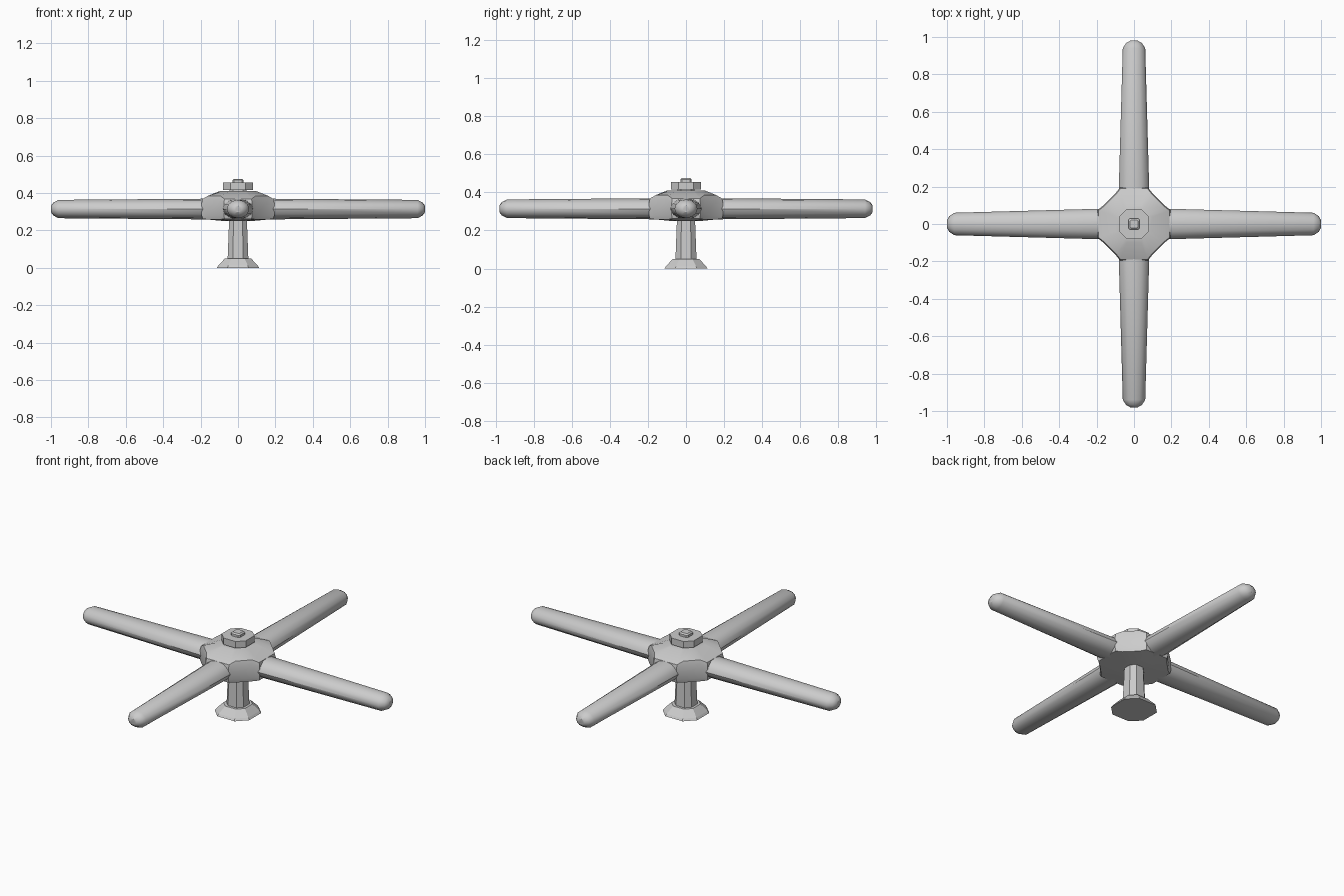
import bpy, bmesh, math
from mathutils import Matrix, Vector

if "Cube" in bpy.data.objects:
    bpy.data.objects.remove(bpy.data.objects["Cube"])


def loft(name, rings, smooth=None):
    """Skin a list of equal-length point rings and cap both ends."""
    bm = bmesh.new()
    rows = [[bm.verts.new(p) for p in ring] for ring in rings]
    n = len(rows[0])
    for a, b in zip(rows, rows[1:]):
        for i in range(n):
            j = (i + 1) % n
            bm.faces.new((a[i], a[j], b[j], b[i]))
    bm.faces.new(rows[0][::-1])
    bm.faces.new(rows[-1])
    bmesh.ops.remove_doubles(bm, verts=bm.verts, dist=1e-5)
    bmesh.ops.recalc_face_normals(bm, faces=bm.faces)
    mesh = bpy.data.meshes.new(name)
    bm.to_mesh(mesh)
    bm.free()
    ob = bpy.data.objects.new(name, mesh)
    bpy.context.collection.objects.link(ob)
    if smooth:
        bpy.ops.object.select_all(action='DESELECT')
        ob.select_set(True)
        bpy.context.view_layer.objects.active = ob
        bpy.ops.object.shade_smooth_by_angle(angle=math.radians(smooth))
    return ob


def chamfered(h, c, z):
    """Chamfered square of half width h; c is half the length of a flat side."""
    pts = []
    for k in range(4):
        m = Matrix.Rotation(k * math.pi / 2, 3, 'Z')
        pts += [m @ Vector((h, -c, z)), m @ Vector((h, c, z))]
    return pts


def stack(name, profile):
    return loft(name, [chamfered(h, h * f, z) for h, f, z in profile])


# foot, post, and nut stack on top
stack("foot", [(0.113, 0.5, 0), (0.105, 0.5, 0.012), (0.07, 0.5, 0.05), (0.045, 0.5, 0.05)])
stack("post", [(0.056, 0.5, 0.03), (0.047, 0.5, 0.27)])
stack("washer", [(0.047, 0.6, 0.39), (0.045, 0.6, 0.425)])
stack("nut", [(0.079, 0.5, 0.416), (0.079, 0.5, 0.455)])
stack("bolt_tip", [(0.03, 0.7, 0.44), (0.03, 0.7, 0.468), (0.022, 0.7, 0.475)])


# hub: cross-shaped outline with cut corners
def hub_ring(s, z_end, z_corner):
    pts = []
    quarter = [(0.195, -0.075, z_end), (0.195, 0.075, z_end),
               (0.165, 0.098, z_corner), (0.098, 0.165, z_corner)]
    for k in range(4):
        m = Matrix.Rotation(k * math.pi / 2, 3, 'Z')
        pts += [m @ Vector((x * s, y * s, z)) for x, y, z in quarter]
    return pts


loft("hub", [hub_ring(0.4, 0.25, 0.25), hub_ring(0.97, 0.262, 0.258),
             hub_ring(1.0, 0.28, 0.28), hub_ring(1.0, 0.345, 0.362),
             hub_ring(0.97, 0.368, 0.385), hub_ring(0.5, 0.41, 0.41)], 25)

# four tapered arms with faceted end caps
SIDES = 12


def arm(name, length, angle):
    stations = [(0.1, 0.084, 0.056), (0.2, 0.081, 0.055), (length - 0.04, 0.06, 0.049),
                (length - 0.012, 0.042, 0.034), (length, 0.02, 0.017)]
    rings = []
    for x, w, h in stations:
        rings.append([(x, w * math.cos(a), 0.314 + h * math.sin(a))
                      for a in (2 * math.pi * i / SIDES for i in range(SIDES))])
    ob = loft(name, rings, 35)
    ob.data.transform(Matrix.Rotation(angle, 4, 'Z'))


for k, side in enumerate(("right", "back", "left", "front")):
    arm(side + "_arm", 0.98 if k % 2 else 1.0, k * math.pi / 2)
